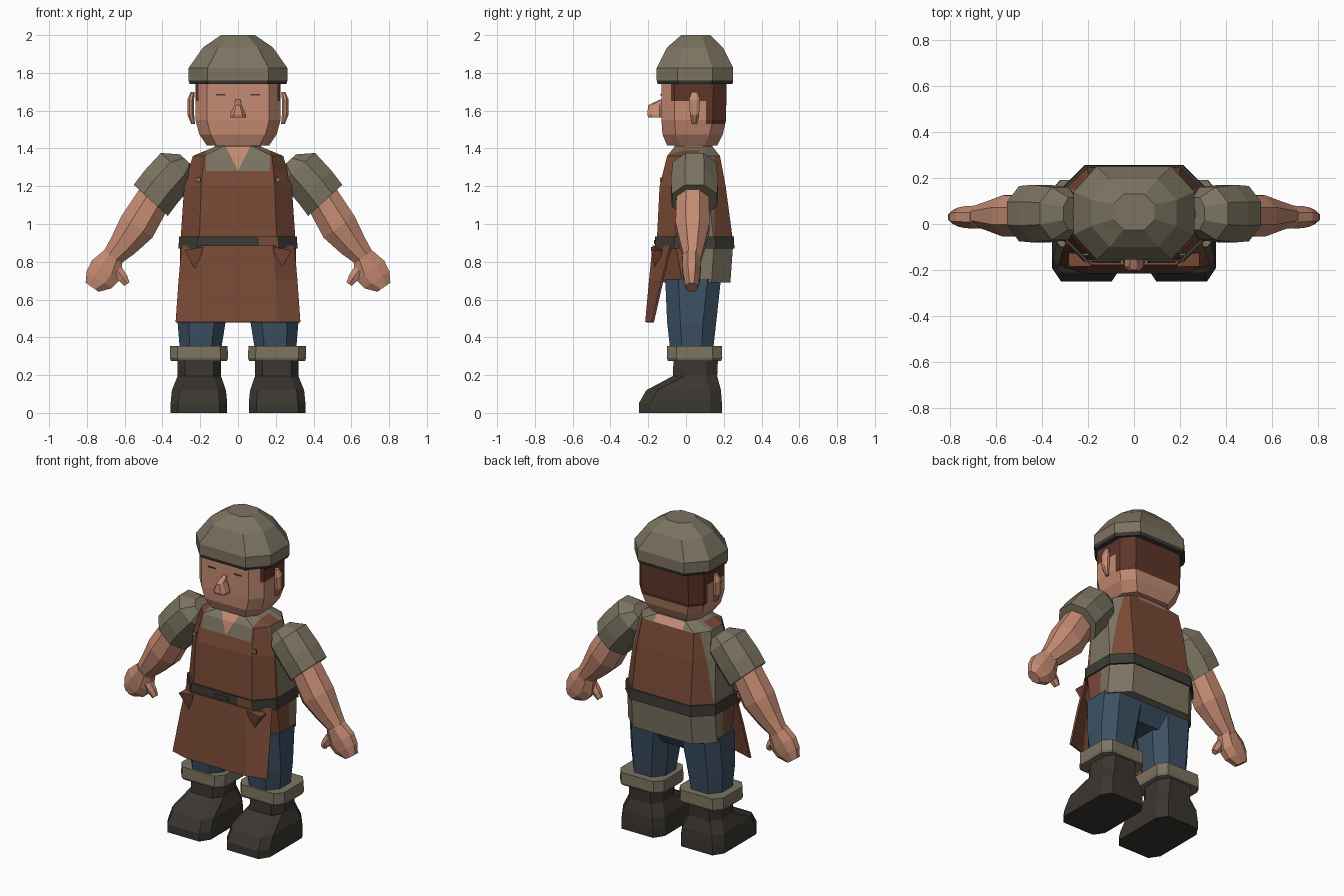
import bpy, bmesh, math
from mathutils import Vector

if "Cube" in bpy.data.objects:
    bpy.data.objects.remove(bpy.data.objects["Cube"], do_unlink=True)


def material(name, colour):
    m = bpy.data.materials.new(name)
    m.use_nodes = True
    m.diffuse_color = (*colour, 1)
    bsdf = m.node_tree.nodes["Principled BSDF"]
    bsdf.inputs["Base Color"].default_value = (*colour, 1)
    bsdf.inputs["Roughness"].default_value = 0.9
    return m


SKIN = material("skin", (0.56, 0.26, 0.17))
APRON = material("apron leather", (0.19, 0.067, 0.037))
SHIRT = material("olive cloth", (0.2, 0.173, 0.12))
DENIM = material("blue denim", (0.045, 0.08, 0.125))
BOOT = material("boot leather", (0.043, 0.037, 0.03))
BELT = material("dark trim", (0.046, 0.044, 0.035))
HAIR = material("brown hair", (0.11, 0.036, 0.022))


def ring(z, hx, yf, yb, cx=0.06, cy=0.06, x0=0.0):
    """Horizontal rectangle with chamfered corners."""
    pts = [(-hx + cx, yf), (hx - cx, yf), (hx, yf + cy), (hx, yb - cy),
           (hx - cx, yb), (-hx + cx, yb), (-hx, yb - cy), (-hx, yf + cy)]
    return [Vector((x0 + x, y, z)) for x, y in pts]


def finish(name, bm, mats, cuts=(), rule=None):
    """Cut along planes, paint faces by rule and make the object."""
    for co, no in cuts:
        bmesh.ops.bisect_plane(bm, geom=bm.verts[:] + bm.edges[:] + bm.faces[:],
                               dist=1e-5, plane_co=co, plane_no=no)
    bmesh.ops.recalc_face_normals(bm, faces=bm.faces[:])
    if rule:
        for f in bm.faces:
            f.material_index = mats.index(rule(f.calc_center_median(), f.normal))
    me = bpy.data.meshes.new(name)
    bm.to_mesh(me)
    bm.free()
    for m in mats:
        me.materials.append(m)
    ob = bpy.data.objects.new(name, me)
    bpy.context.collection.objects.link(ob)
    return ob


def loft(name, rings, mats, side=1, cuts=(), rule=None):
    """Skin a stack of closed rings and cap both ends."""
    bm = bmesh.new()
    loops = [[bm.verts.new((p.x * side, p.y, p.z)) for p in r] for r in rings]
    for a, b in zip(loops, loops[1:]):
        for i in range(len(a)):
            j = (i + 1) % len(a)
            bm.faces.new((a[i], a[j], b[j], b[i]))
    bm.faces.new(loops[0])
    bm.faces.new(loops[-1])
    return finish(name, bm, mats, cuts, rule)


def limb(name, stations, y, mat, side, sides=8):
    """Tube in the xz plane; stations are (x, z, half width, half depth)."""
    a, b = stations[0], stations[-1]
    d = Vector((b[0] - a[0], 0, b[1] - a[1])).normalized()
    across = Vector((-d.z, 0, d.x))
    k = 1 / math.cos(math.pi / sides)
    rings = []
    for x, z, w, h in stations:
        angles = [(i + 0.5) * math.tau / sides for i in range(sides)]
        rings.append([Vector((x, y, z)) + across * (w * k * math.cos(t))
                      + Vector((0, h * k * math.sin(t), 0)) for t in angles])
    return loft(name, rings, [mat], side)


def box(name, centre, size, mat):
    bm = bmesh.new()
    bmesh.ops.create_cube(bm, size=1)
    for v in bm.verts:
        v.co = Vector(c + p * s for c, p, s in zip(centre, v.co, size))
    return finish(name, bm, [mat])


X, Y, Z = Vector((1, 0, 0)), Vector((0, 1, 0)), Vector((0, 0, 1))

# Cap with a dark lower rim
loft("cap", [ring(1.74, 0.255, -0.15, 0.245, 0.1, 0.11),
             ring(1.76, 0.262, -0.155, 0.25, 0.1, 0.11),
             ring(1.825, 0.262, -0.155, 0.25, 0.1, 0.11),
             ring(1.935, 0.185, -0.1, 0.195, 0.08, 0.09),
             ring(2.0, 0.09, -0.025, 0.13, 0.045, 0.045)], [SHIRT, BELT],
     rule=lambda c, n: BELT if c.z < 1.76 else SHIRT)


# Head with hair painted on the back and temples
def head_rule(c, n):
    temple = c.z > 1.65 and c.y > -0.08
    nape = c.z > 1.53 and c.y > 0.105
    return HAIR if temple or nape else SKIN


loft("head", [ring(1.415, 0.165, -0.1, 0.165, 0.05, 0.07),
              ring(1.475, 0.205, -0.125, 0.195, 0.06, 0.07),
              ring(1.55, 0.225, -0.13, 0.212, 0.06, 0.07),
              ring(1.76, 0.225, -0.13, 0.215, 0.06, 0.07)], [SKIN, HAIR],
     cuts=[(Z * 1.53, Z), (Z * 1.65, Z), (Y * -0.08, Y), (Y * 0.105, Y)],
     rule=head_rule)
loft("neck", [ring(1.34, 0.13, -0.06, 0.14, 0.05, 0.05),
              ring(1.44, 0.12, -0.06, 0.14, 0.05, 0.05)], [SKIN])
loft("nose", [ring(1.565, 0.042, -0.2, -0.12, 0.015, 0.02),
              ring(1.58, 0.042, -0.205, -0.12, 0.02, 0.02),
              ring(1.63, 0.02, -0.2, -0.12, 0.01, 0.02),
              ring(1.66, 0.012, -0.135, -0.12, 0.006, 0.005)], [SKIN])


# Torso: shirt, bib, straps and open collar
def torso_rule(c, n):
    ax = abs(c.x)
    if c.z < 0.9:
        return APRON if c.y < 0.07 and n.z > -0.8 else SHIRT
    if c.y < -0.03:
        if c.z > 1.28 and ax < 0.17:
            return SKIN if ax < (c.z - 1.28) * 0.5 else SHIRT
        return APRON
    if c.y > 0.15:
        if c.z < 1.36:
            return APRON
        return SKIN if ax < 0.1 else SHIRT
    return APRON if c.z > 1.36 and ax > 0.17 and c.y < 0.07 else SHIRT


loft("torso", [ring(0.69, 0.31, -0.12, 0.235, 0.1, 0.1),
               ring(0.9, 0.305, -0.155, 0.25, 0.1, 0.1),
               ring(1.2, 0.285, -0.14, 0.21, 0.09, 0.1),
               ring(1.36, 0.24, -0.1, 0.18, 0.06, 0.08),
               ring(1.41, 0.12, -0.06, 0.14, 0.04, 0.04)],
     [SHIRT, APRON, SKIN],
     cuts=[(Z * 1.28, Z), (X * 0.17, X), (X * -0.17, X), (X * 0.1, X),
           (X * -0.1, X), (Y * -0.03, Y), (Y * 0.07, Y), (Y * 0.15, Y),
           (Z * 1.28, Vector((1, 0, -0.5))), (Z * 1.28, Vector((1, 0, 0.5)))],
     rule=torso_rule)

# Belt, with a leather stretch at the front
loft("belt", [ring(0.87, 0.315, -0.163, 0.256, 0.1, 0.1),
              ring(0.935, 0.312, -0.163, 0.254, 0.1, 0.1)], [BELT, APRON],
     cuts=[(X * 0.11, X)],
     rule=lambda c, n: APRON if c.x > 0.11 and n.y < -0.9 else BELT)
box("belt_tongue", (0, -0.166, 0.905), (0.1, 0.008, 0.02), BELT)

# Apron skirt: a curved sheet given thickness
bm = bmesh.new()
rows = []
for z, inner, outer, front, edge in [(0.885, 0.18, 0.295, -0.172, -0.08),
                                     (0.7, 0.2, 0.312, -0.19, -0.125),
                                     (0.48, 0.21, 0.328, -0.21, -0.175)]:
    xs = [(-outer, edge), (-inner, front), (0, front), (inner, front), (outer, edge)]
    rows.append([bm.verts.new((x, y, z)) for x, y in xs])
for a, b in zip(rows, rows[1:]):
    for i in range(4):
        bm.faces.new((a[i], a[i + 1], b[i + 1], b[i]))
skirt = finish("apron_skirt", bm, [APRON])
mod = skirt.modifiers.new("thickness", "SOLIDIFY")
mod.thickness = 0.012
mod.offset = 0

# Trousers seat joining the legs
loft("trousers_seat", [ring(0.59, 0.12, -0.06, 0.13, 0.04, 0.05),
                       ring(0.72, 0.29, -0.1, 0.2, 0.06, 0.06)], [DENIM])

# Paired parts
for side, word in ((1, "left"), (-1, "right")):
    limb(word + "_ear", [(0.238, 1.53, 0.01, 0.012), (0.25, 1.58, 0.018, 0.024),
                         (0.25, 1.66, 0.018, 0.03), (0.24, 1.7, 0.01, 0.015)],
         0.045, SKIN, side)
    box(word + "_eye", (side * 0.092, -0.131, 1.685), (0.05, 0.006, 0.008), HAIR)
    box(word + "_strap_button", (side * 0.21, -0.132, 1.235),
        (0.025, 0.009, 0.025), SHIRT)
    limb(word + "_apron_fold", [(0.235, 0.87, 0.05, 0.03), (0.215, 0.75, 0.006, 0.005)],
         -0.155, APRON, side, 4)

    # Sleeve, arm, hand and thumb
    limb(word + "_sleeve", [(0.27, 1.335, 0.05, 0.07), (0.32, 1.295, 0.12, 0.115),
                            (0.405, 1.2, 0.122, 0.125), (0.462, 1.125, 0.122, 0.12)],
         0.045, SHIRT, side)
    limb(word + "_arm", [(0.43, 1.16, 0.09, 0.085), (0.535, 0.985, 0.1, 0.09),
                         (0.61, 0.885, 0.075, 0.065), (0.675, 0.812, 0.052, 0.045)],
         0.035, SKIN, side)
    limb(word + "_hand", [(0.662, 0.825, 0.06, 0.05), (0.7, 0.755, 0.09, 0.048),
                          (0.735, 0.705, 0.08, 0.042), (0.772, 0.665, 0.042, 0.03)],
         0.03, SKIN, side)
    limb(word + "_thumb", [(0.64, 0.755, 0.03, 0.022), (0.61, 0.715, 0.026, 0.022),
                           (0.588, 0.682, 0.017, 0.016)], 0.015, SKIN, side, 6)

    # Trouser leg, cuff and boot
    loft(word + "_trouser_leg", [ring(0.3, 0.105, -0.08, 0.14, 0.05, 0.06, 0.2),
                                 ring(0.48, 0.127, -0.1, 0.16, 0.06, 0.07, 0.193),
                                 ring(0.71, 0.14, -0.11, 0.185, 0.06, 0.07, 0.175)],
         [DENIM], side)
    loft(word + "_boot_cuff", [ring(0.275, 0.148, -0.095, 0.185, 0.04, 0.05, 0.207),
                               ring(0.29, 0.154, -0.102, 0.192, 0.04, 0.05, 0.207),
                               ring(0.355, 0.152, -0.1, 0.19, 0.04, 0.05, 0.207)],
         [SHIRT], side)
    loft(word + "_boot", [ring(0, 0.15, -0.25, 0.19, 0.04, 0.06, 0.207),
                          ring(0.05, 0.15, -0.25, 0.19, 0.04, 0.06, 0.207),
                          ring(0.12, 0.143, -0.21, 0.185, 0.04, 0.06, 0.207),
                          ring(0.195, 0.115, -0.07, 0.165, 0.04, 0.06, 0.205),
                          ring(0.3, 0.115, -0.065, 0.17, 0.04, 0.06, 0.205)],
         [BOOT], side)
